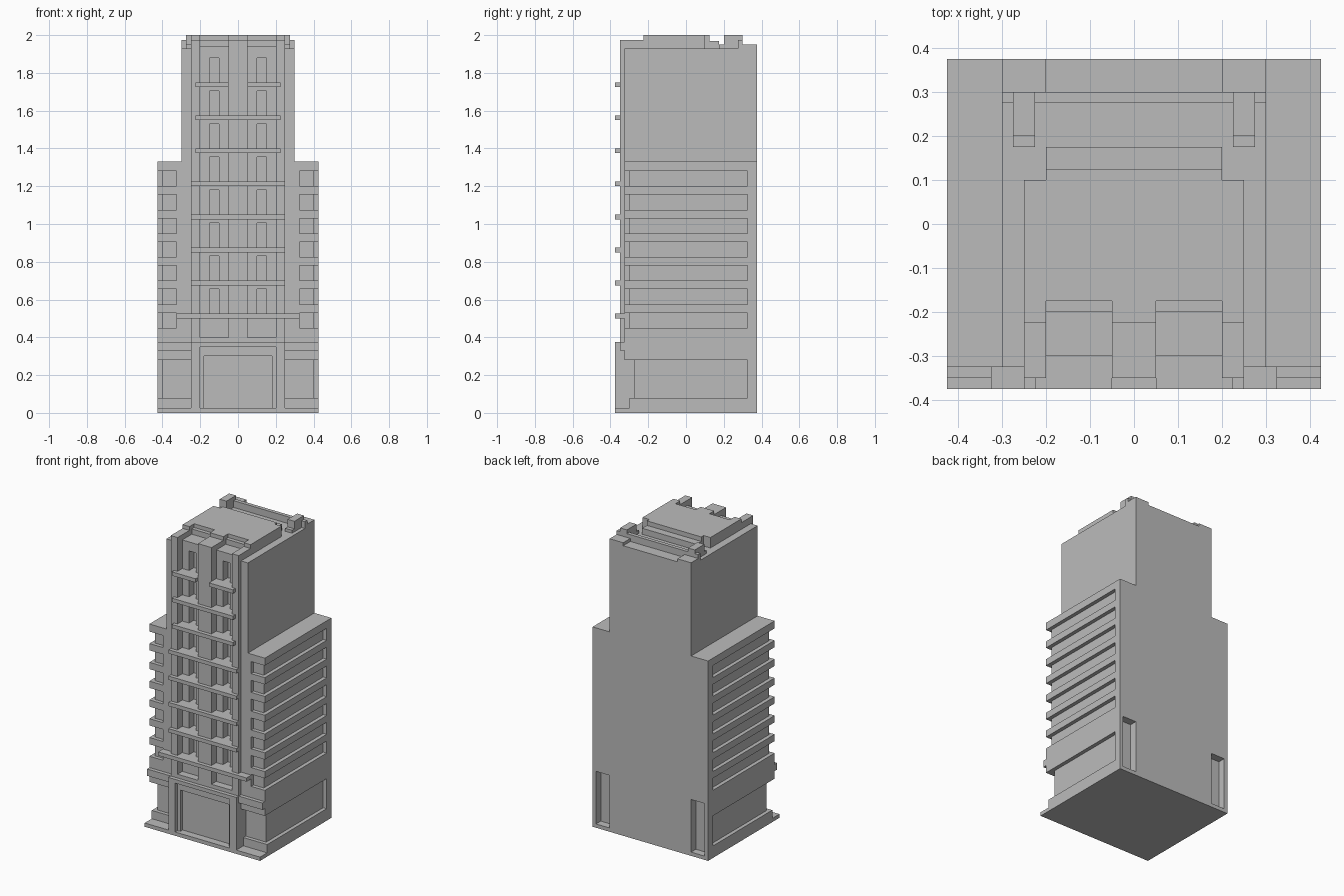
import bpy
import bmesh

cube = bpy.data.objects.get("Cube")
if cube:
    bpy.data.objects.remove(cube, do_unlink=True)

stone = bpy.data.materials.new("grey_stone")
stone.use_nodes = True
GREY = (0.5, 0.5, 0.5, 1)
stone.diffuse_color = GREY
stone.node_tree.nodes["Principled BSDF"].inputs["Base Color"].default_value = GREY


def part(name, boxes, mirror=False):
    """Make one object from boxes given as (x0, x1, y0, y1, z0, z1)."""
    bm = bmesh.new()
    for x0, x1, y0, y1, z0, z1 in boxes:
        sides = [(x0, x1)] + ([(-x1, -x0)] if mirror else [])
        for a, b in sides:
            verts = bmesh.ops.create_cube(bm, size=1)["verts"]
            for v in verts:
                v.co = (b if v.co.x > 0 else a,
                        y1 if v.co.y > 0 else y0,
                        z1 if v.co.z > 0 else z0)
    mesh = bpy.data.meshes.new(name)
    bm.to_mesh(mesh)
    bm.free()
    mesh.materials.append(stone)
    obj = bpy.data.objects.new(name, mesh)
    bpy.context.collection.objects.link(obj)
    return obj


BACK, ROOF, FLOOR = 0.375, 1.93, 0.175
EDGE, INNER = 0.425, 0.4          # wing outside and recessed wall
BASE, WING_TOP = 0.375, 1.33

# Tower body, with solid margins beside the bays
part("tower_core", [(-0.3, 0.3, -0.25, BACK, 0, ROOF)])
part("tower_margin", [(0.25, 0.3, -0.325, -0.25, BASE, ROOF)], True)
part("pilasters", [(0.2, 0.25, -0.35, -0.22, BASE, 1.975)], True)
part("central_pilaster", [(-0.05, 0.05, -0.35, -0.22, BASE, 1.975)])

# Bay walls with a tall window slot on every floor
bay = [(0.05, 0.1, -0.3, -0.2, BASE, 1.94),
       (0.15, 0.2, -0.3, -0.2, BASE, 1.94),
       (0.1, 0.15, -0.3, -0.2, BASE, 0.525),
       (0.05, 0.2, -0.35, -0.25, BASE, 0.4)]
for i in range(8):
    head = 0.655 + i * FLOOR
    top = 1.94 if i == 7 else head + 0.045
    bay.append((0.1, 0.15, -0.3, -0.2, head, top))
part("bay_walls", bay, True)

# Ledges between floors; the highest is split by the central pilaster
for i in range(7):
    z = 0.5 + i * FLOOR
    half = 0.325 if i == 0 else 0.25 if i < 5 else 0.225
    part("ledge", [(-half, half, -0.375, -0.3, z, z + 0.025)])
part("top_ledge", [(0.05, 0.225, -0.375, -0.3, 1.725, 1.75)], True)

# Side wings: recessed wall, solid rear and inner margins, projecting bands
wing = [(0.3, INNER, -0.3, BACK, BASE, WING_TOP),
        (INNER, EDGE, 0.325, BACK, 0, WING_TOP),
        (0.3, 0.325, -0.325, -0.3, BASE, WING_TOP)]
bottom = BASE
for i in range(8):
    top = WING_TOP if i == 7 else 0.45 + i * 0.125
    wing.append((0.3, EDGE, -0.325, 0.325, bottom, top))
    bottom = top + 0.08
part("wing", wing, True)

# Ground storey: plinth, sill, recessed wall and stepped cornice
part("plinth", [(-EDGE, EDGE, -0.375, BACK, 0, 0.025)])
part("base_side", [(0.25, EDGE, -0.3, 0.325, 0.025, 0.08),
                   (0.25, INNER, -0.275, 0.325, 0.08, 0.28),
                   (0.25, EDGE, -0.325, 0.325, 0.28, 0.33),
                   (0.25, EDGE, -0.35, 0.325, 0.33, BASE)], True)

# Entrance portal with a stepped frame
part("portal_jamb", [(0.2, 0.25, -0.375, -0.25, 0.025, BASE),
                     (0.18, 0.2, -0.35, -0.25, 0.025, 0.35)], True)
part("portal_header", [(-0.2, 0.2, -0.375, -0.25, 0.35, BASE),
                       (-0.18, 0.18, -0.35, -0.25, 0.3, 0.35)])
part("door_panel", [(-0.18, 0.18, -0.325, -0.25, 0.025, 0.3)])

# Roof block notched above the bays, with a step behind
part("roof_block", [(-0.25, 0.25, -0.175, 0.1, ROOF, 2),
                    (-0.2, 0.2, 0.1, 0.125, ROOF, 2),
                    (-0.05, 0.05, -0.225, -0.175, ROOF, 2)])
part("roof_shoulder", [(0.2, 0.25, -0.225, -0.175, ROOF, 2),
                       (0.05, 0.2, -0.2, -0.175, ROOF, 1.975)], True)
part("roof_step", [(-0.2, 0.2, 0.125, 0.175, ROOF, 1.97)])

# Rear parapet, posts and corner pads
part("rear_parapet", [(-0.3, 0.3, 0.275, 0.3, ROOF, 1.975)])
part("roof_post", [(0.225, 0.275, 0.2, 0.3, ROOF, 2),
                   (0.225, 0.275, 0.175, 0.2, ROOF, 1.95)], True)
part("corner_pad", [(0.2, 0.3, 0.3, BACK, ROOF, 1.95)], True)
